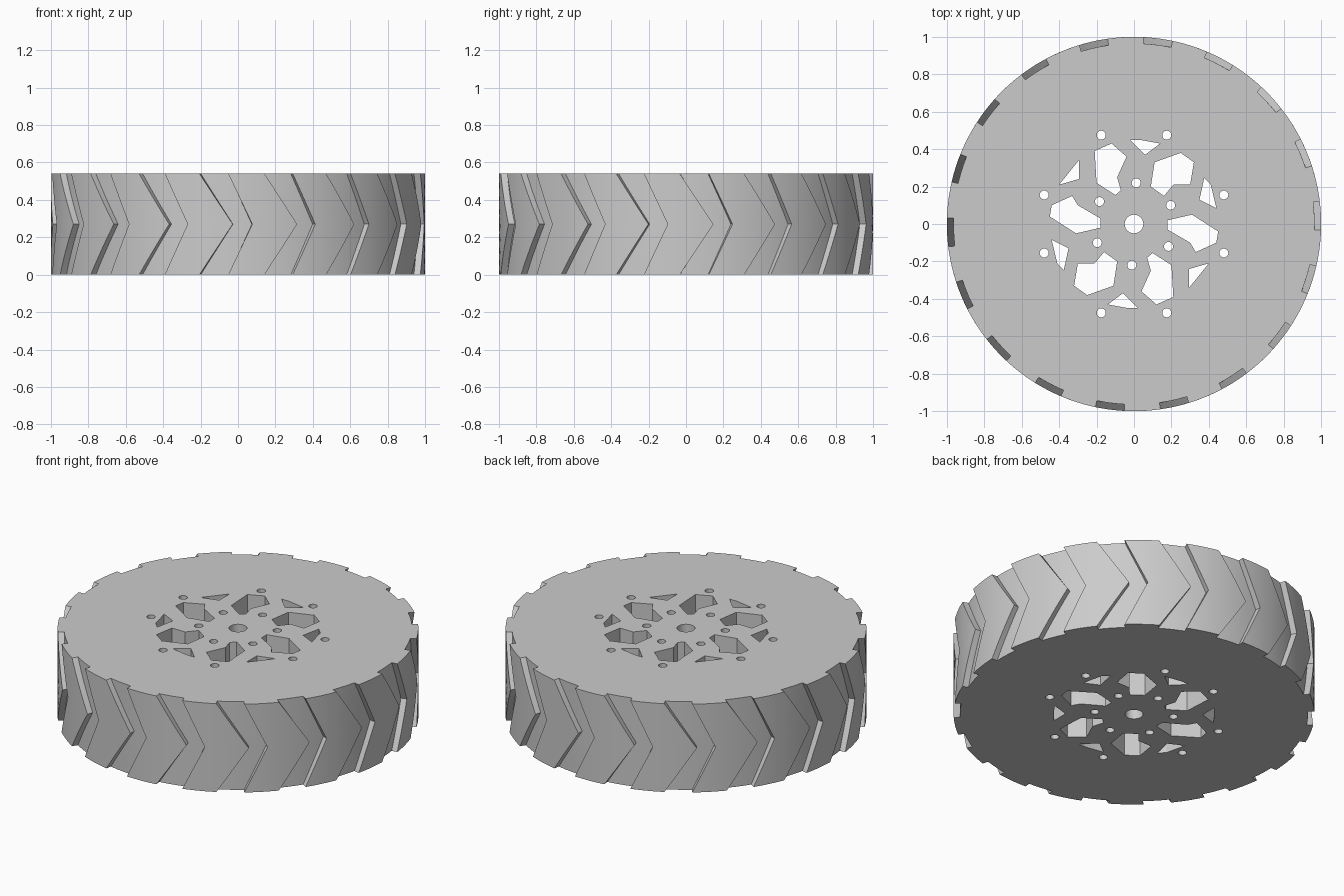
import bpy, bmesh, math
from mathutils import Vector

cube = bpy.data.objects.get("Cube")
if cube:
    bpy.data.objects.remove(cube, do_unlink=True)

HEIGHT, FLOOR_R, LUGS, LEVELS = 0.54, 0.965, 18, 16

rubber = bpy.data.materials.new("plain_grey")
rubber.use_nodes = True
grey = (0.6, 0.6, 0.6, 1)
rubber.diffuse_color = grey
rubber.node_tree.nodes["Principled BSDF"].inputs["Base Color"].default_value = grey


def new_object(name, bm):
    bmesh.ops.recalc_face_normals(bm, faces=bm.faces)
    mesh = bpy.data.meshes.new(name)
    bm.to_mesh(mesh)
    bm.free()
    mesh.materials.append(rubber)
    obj = bpy.data.objects.new(name, mesh)
    bpy.context.collection.objects.link(obj)
    return obj


def arc(radius, start, end, steps):
    angles = [math.radians(start + (end - start) * i / steps) for i in range(steps + 1)]
    return [(radius * math.cos(a), radius * math.sin(a)) for a in angles]


def tread_outline(bend):
    """Grooved outline; bend runs from 0 at the rims to 1 at mid height."""
    left, right = -11.9 + 10.3 * bend, -3.0 + 7.4 * bend
    pitch = 360 / LUGS
    points = []
    for k in range(LUGS):
        base = k * pitch - 90
        points += arc(FLOOR_R, base + left, base + right, 3)
        points += arc(1, base + right, base + left + pitch, 6)
    return points


# Wheel body with chevron grooves
bm = bmesh.new()
rings = []
for i in range(LEVELS + 1):
    t = i / LEVELS
    outline = tread_outline(1 - abs(2 * t - 1))
    rings.append([bm.verts.new((x, y, HEIGHT * t)) for x, y in outline])
count = len(rings[0])
for low, high in zip(rings, rings[1:]):
    for j in range(count):
        n = (j + 1) % count
        bm.faces.new((low[j], low[n], high[n], high[j]))
bm.faces.new(rings[0])
bm.faces.new(rings[-1])
wheel = new_object("wheel", bm)

# Hub cutouts: each outline is repeated half a turn round
pockets = [
    [(-.18, .03), (-.30, .10), (-.33, .15), (-.44, .10), (-.45, .04), (-.31, -.05), (-.18, -.02)],
    [(-.21, .39), (-.12, .43), (-.04, .36), (-.09, .25), (-.07, .18), (-.10, .155), (-.20, .22)],
    [(-.16, -.15), (-.09, -.20), (-.11, -.33), (-.25, -.38), (-.32, -.33), (-.30, -.21), (-.21, -.21)],
]
slots = [
    [(.14, .43), (.06, .37), (-.02, .45), (.03, .45)],
    [(-.40, .21), (-.295, .34), (-.295, .24)],
    [(-.44, -.085), (-.35, -.13), (-.375, -.245), (-.41, -.21)],
]
cuts = [[(s * x, s * y) for x, y in shape] for shape in pockets + slots for s in (1, -1)]


def round_hole(x, y, radius, sides):
    ring = arc(radius, 0, 360, sides)[:-1]
    cuts.append([(x + px, y + py) for px, py in ring])


# Axle hole, inner bolt circle and outer bolt holes
round_hole(0, 0, 0.05, 32)
for x, y in arc(0.22, 27, 327, 5):
    round_hole(x, y, 0.024, 20)
for x, y in ((0.175, 0.475), (0.48, 0.155)):
    for sx in (1, -1):
        for sy in (1, -1):
            round_hole(sx * x, sy * y, 0.024, 20)

bm = bmesh.new()
for shape in cuts:
    face = bm.faces.new([bm.verts.new((x, y, -0.1)) for x, y in shape])
    top = bmesh.ops.extrude_face_region(bm, geom=[face])["geom"]
    verts = [v for v in top if isinstance(v, bmesh.types.BMVert)]
    bmesh.ops.translate(bm, verts=verts, vec=Vector((0, 0, HEIGHT + 0.2)))
cutter = new_object("hub_cutter", bm)
cutter.hide_render = True

# Cut the hub and shade
mod = wheel.modifiers.new("hub_holes", "BOOLEAN")
mod.operation, mod.solver, mod.object = "DIFFERENCE", "EXACT", cutter
bpy.ops.object.select_all(action="DESELECT")
wheel.select_set(True)
bpy.context.view_layer.objects.active = wheel
bpy.ops.object.modifier_apply(modifier=mod.name)
bpy.data.objects.remove(cutter, do_unlink=True)
bpy.ops.object.shade_smooth_by_angle(angle=math.radians(30))
